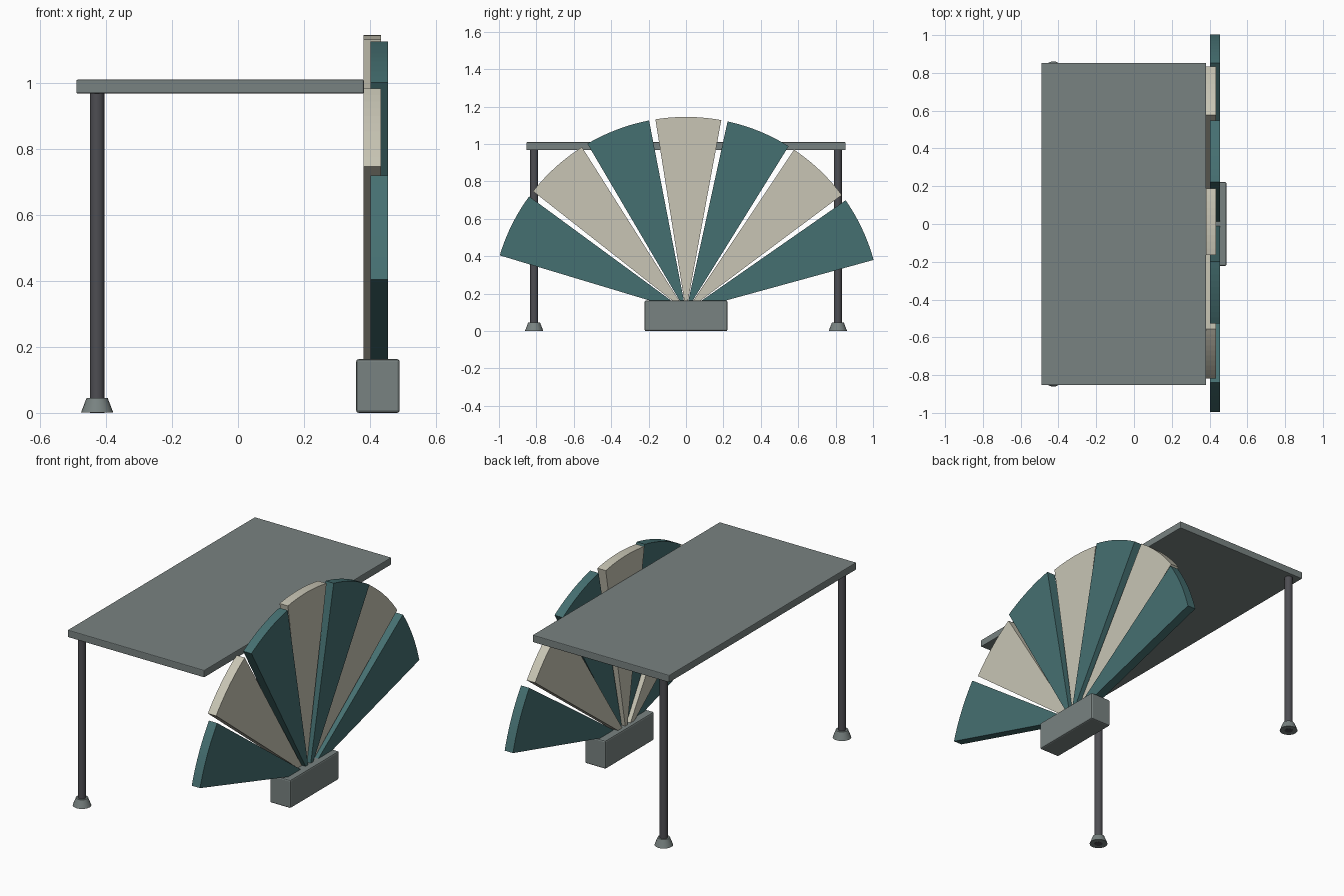
import bpy, bmesh
from math import sin, cos, radians

cube = bpy.data.objects.get("Cube")
if cube:
    bpy.data.objects.remove(cube, do_unlink=True)


def material(name, rgb):
    m = bpy.data.materials.new(name)
    m.use_nodes = True
    m.diffuse_color = (*rgb, 1)
    m.node_tree.nodes["Principled BSDF"].inputs["Base Color"].default_value = (*rgb, 1)
    return m


stone = material("grey_stone", (0.19, 0.225, 0.22))
metal = material("dark_metal", (0.075, 0.075, 0.085))
teal = material("teal", (0.06, 0.16, 0.165))
cream = material("cream", (0.58, 0.56, 0.46))


def add_object(name, bm, mat):
    bmesh.ops.recalc_face_normals(bm, faces=bm.faces)
    mesh = bpy.data.meshes.new(name)
    bm.to_mesh(mesh)
    bm.free()
    mesh.materials.append(mat)
    ob = bpy.data.objects.new(name, mesh)
    bpy.context.collection.objects.link(ob)
    return ob


def box(name, lo, hi, bevel, mat):
    bm = bmesh.new()
    bmesh.ops.create_cube(bm, size=1)
    for v in bm.verts:
        v.co = [a + (b - a) * (c + 0.5) for a, b, c in zip(lo, hi, v.co)]
    ob = add_object(name, bm, mat)
    mod = ob.modifiers.new("bevel", "BEVEL")
    mod.width, mod.segments = bevel, 2


def cone(name, x, y, z0, z1, r0, r1, mat):
    bm = bmesh.new()
    bmesh.ops.create_cone(bm, cap_ends=True, segments=20, radius1=r0, radius2=r1, depth=z1 - z0)
    bmesh.ops.translate(bm, verts=bm.verts, vec=(x, y, (z0 + z1) / 2))
    ob = add_object(name, bm, mat)
    bpy.ops.object.select_all(action="DESELECT")
    ob.select_set(True)
    bpy.context.view_layer.objects.active = ob
    bpy.ops.object.shade_smooth_by_angle(angle=radians(35))


def fan_blade(name, start, end, x0, x1, mat, radius=1.04, hub=0.105, steps=10):
    # Pie slice in the YZ plane, angles measured from vertical
    angles = [radians(start + (end - start) * i / steps) for i in range(steps + 1)]
    outline = [(0, hub)] + [(radius * sin(a), hub + radius * cos(a)) for a in angles]
    bm = bmesh.new()
    face = bm.faces.new([bm.verts.new((x0, y, z)) for y, z in outline])
    new = bmesh.ops.extrude_face_region(bm, geom=[face])["geom"]
    bmesh.ops.translate(bm, verts=[g for g in new if isinstance(g, bmesh.types.BMVert)],
                        vec=(x1 - x0, 0, 0))
    add_object(name, bm, mat)


# Table top and fan base
box("table_top", (-0.49, -0.853, 0.968), (0.382, 0.853, 1.01), 0.004, stone)
box("fan_base", (0.358, -0.222, 0), (0.49, 0.222, 0.163), 0.008, stone)

# Legs with flared feet
for side, y in (("right", -0.812), ("left", 0.812)):
    cone("leg_" + side, -0.427, y, 0, 0.97, 0.022, 0.022, metal)
    cone("foot_" + side, -0.427, y, 0.001, 0.045, 0.049, 0.032, stone)

# Fan of alternating blades
for i in range(7):
    mid = 0.7 + (i - 3) * 21.4
    x0, mat = (0.402, teal) if i % 2 == 0 else (0.38, cream)
    fan_blade(f"fan_blade_{i + 1}", mid - 9.75, mid + 9.75, x0, x0 + 0.053, mat)
